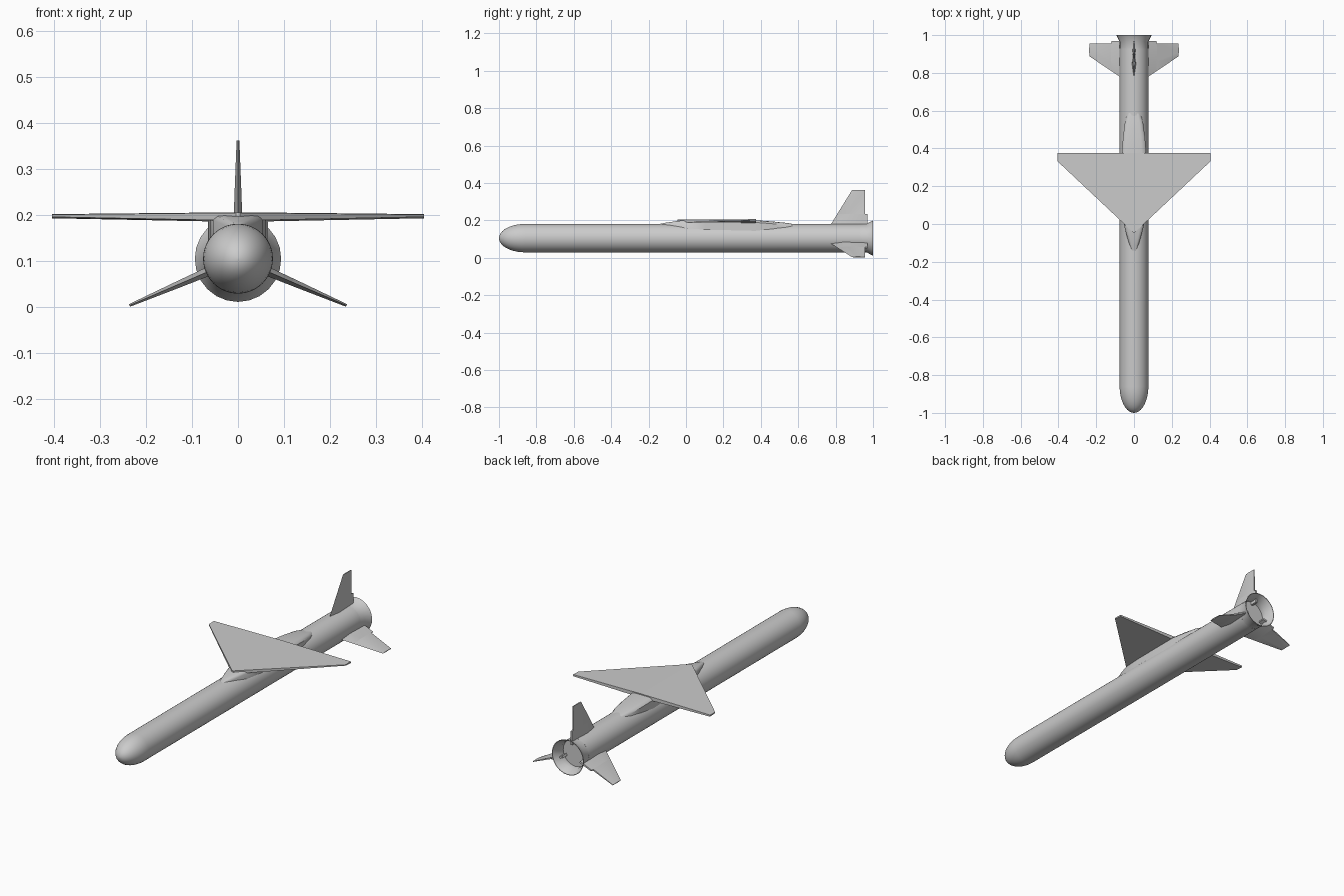
import bpy, bmesh, math
from mathutils import Matrix

if "Cube" in bpy.data.objects:
    bpy.data.objects.remove(bpy.data.objects["Cube"])

ZC = 0.105   # height of the body axis
R = 0.076    # body radius


def finish(name, bm, smooth=None):
    bmesh.ops.recalc_face_normals(bm, faces=bm.faces)
    me = bpy.data.meshes.new(name)
    bm.to_mesh(me)
    bm.free()
    ob = bpy.data.objects.new(name, me)
    bpy.context.collection.objects.link(ob)
    if smooth:
        bpy.ops.object.select_all(action='DESELECT')
        ob.select_set(True)
        bpy.context.view_layer.objects.active = ob
        bpy.ops.object.shade_smooth_by_angle(angle=math.radians(smooth))
    return ob


def loft(name, sections, smooth=None, caps=True):
    """Bridge equal-length closed sections."""
    bm = bmesh.new()
    rings = [[bm.verts.new(p) for p in s] for s in sections]
    for a, b in zip(rings, rings[1:]):
        n = len(a)
        for i in range(n):
            bm.faces.new((a[i], a[(i + 1) % n], b[(i + 1) % n], b[i]))
    if caps:
        bm.faces.new(rings[0])
        bm.faces.new(rings[-1])
    return finish(name, bm, smooth)


def revolve(name, profile, sides, smooth):
    """Turn (radius, y) points around the body axis."""
    ang = [2 * math.pi * i / sides for i in range(sides)]
    return loft(name, [[(r * math.sin(a), y, ZC + r * math.cos(a)) for a in ang]
                       for r, y in profile], smooth)


# Body tube with elliptical nose
nose = [(R * math.sin(t), -0.86 - 0.14 * math.cos(t))
        for t in [math.pi / 2 * (i + 0.15) / 10 for i in range(10)]]
revolve("body", nose + [(R, -0.86), (R, 0.93)], 40, 40)

# Flared hollow exhaust
revolve("exhaust_nozzle", [(R, 0.92), (R, 0.965), (0.094, 1.0), (0.091, 1.0),
                           (0.072, 0.962), (0.072, 0.935)], 24, 35)

# Saddle fairing under the wing: (y, half width, top z)
stations = [(-0.16, 0.006, 0.177), (-0.11, 0.024, 0.187), (-0.05, 0.042, 0.196),
            (0.0, 0.054, 0.201), (0.1, 0.061, 0.203), (0.37, 0.065, 0.201),
            (0.46, 0.058, 0.194), (0.54, 0.048, 0.186), (0.6, 0.03, 0.176)]
loft("wing_fairing", [[(-w, y, 0.13), (-w, y, t - 0.012), (-w * 0.85, y, t - 0.003),
                       (-w * 0.6, y, t), (w * 0.6, y, t), (w * 0.85, y, t - 0.003),
                       (w, y, t - 0.012), (w, y, 0.13)] for y, w, t in stations], 40)


# Delta wing, one slab across the fairing
def wing_section(x, lead, low, high):
    return [(x, lead, low + 0.003), (x, lead, high - 0.001), (x, 0.375, high),
            (x, 0.375, low)]


loft("delta_wing", [wing_section(-0.405, 0.332, 0.193, 0.202),
                    wing_section(-0.004, -0.045, 0.185, 0.206),
                    wing_section(0.004, -0.045, 0.185, 0.206),
                    wing_section(0.405, 0.332, 0.193, 0.202)])


# Tail fins: lens section, stepped trailing edge
def fin_section(r, lead, trail, h):
    c = trail - lead
    return [(0, lead, r), (h, lead + c * 0.35, r), (h * 0.5, trail, r),
            (-h * 0.5, trail, r), (-h, lead + c * 0.35, r)]


for name, deg in (("top_fin", 0), ("right_fin", 113.3), ("left_fin", -113.3)):
    fin = loft(name, [fin_section(0.055, 0.763, 0.97, 0.0105),
                      fin_section(0.128, 0.808, 0.97, 0.008),
                      fin_section(0.130, 0.809, 0.956, 0.008),
                      fin_section(0.257, 0.888, 0.956, 0.003)], 30)
    fin.data.transform(Matrix.Translation((0, 0, ZC)) @
                       Matrix.Rotation(math.radians(deg), 4, 'Y'))
